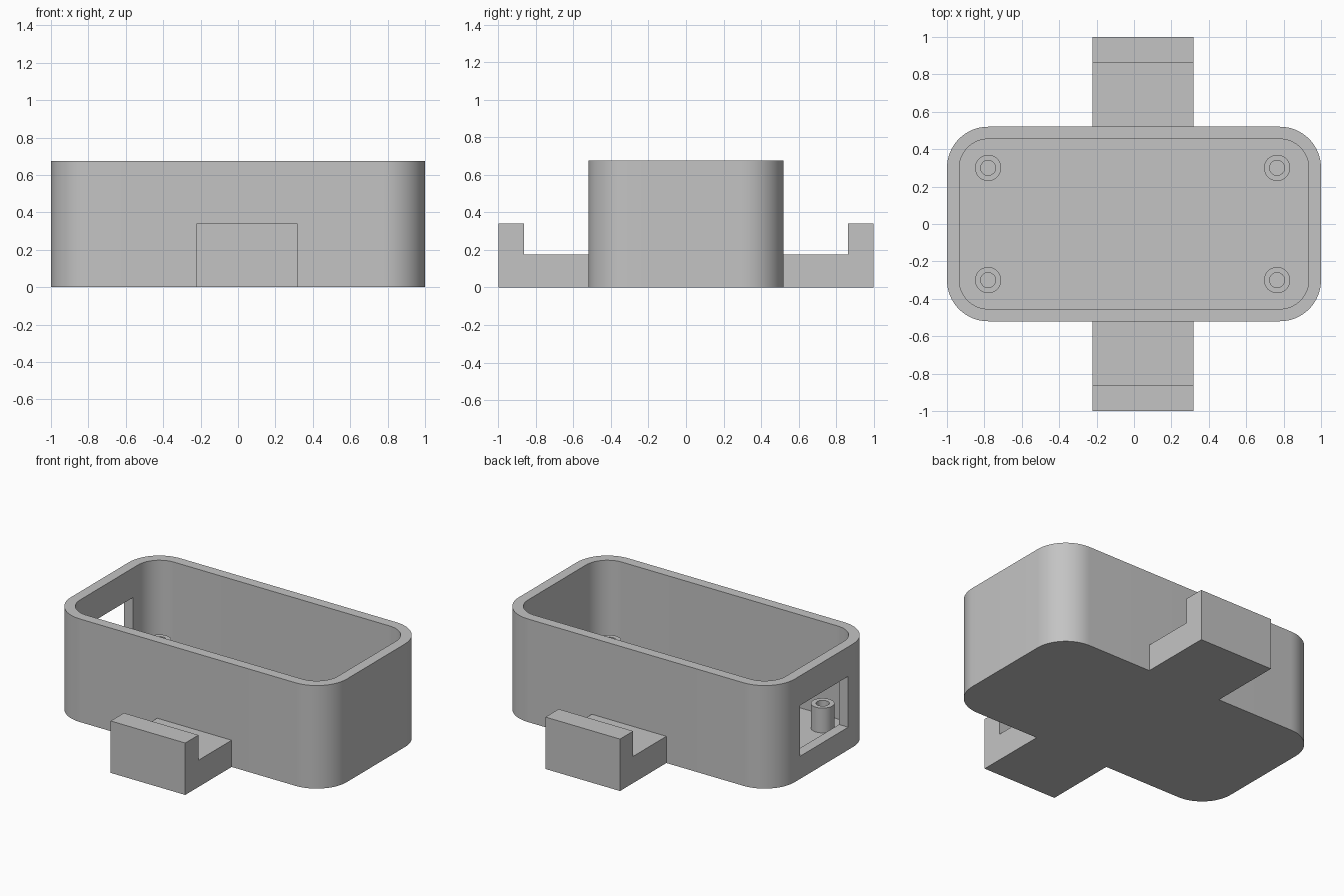
import bpy
import bmesh
import math

cube = bpy.data.objects.get("Cube")
if cube:
    bpy.data.objects.remove(cube, do_unlink=True)

GREY = (0.55, 0.55, 0.55, 1.0)
mat = bpy.data.materials.new("plain grey")
mat.use_nodes = True
mat.diffuse_color = GREY
mat.node_tree.nodes["Principled BSDF"].inputs["Base Color"].default_value = GREY

HALF_X, HALF_Y, HEIGHT = 1.0, 0.52, 0.675
WALL, FLOOR, RADIUS = 0.066, 0.066, 0.22


def finish(name, bm, smooth=False):
    """Turn a bmesh into a named object with the grey material."""
    bmesh.ops.recalc_face_normals(bm, faces=bm.faces)
    mesh = bpy.data.meshes.new(name)
    bm.to_mesh(mesh)
    bm.free()
    mesh.materials.append(mat)
    obj = bpy.data.objects.new(name, mesh)
    bpy.context.collection.objects.link(obj)
    if smooth:
        smooth_object(obj)
    return obj


def activate(obj):
    bpy.ops.object.select_all(action='DESELECT')
    obj.select_set(True)
    bpy.context.view_layer.objects.active = obj


def smooth_object(obj):
    activate(obj)
    bpy.ops.object.shade_smooth_by_angle(angle=math.radians(30))


def rounded_rect(hx, hy, r, steps=16):
    """Outline of a rounded rectangle, counter-clockwise."""
    pts = []
    for k, (sx, sy) in enumerate([(1, 1), (-1, 1), (-1, -1), (1, -1)]):
        for i in range(steps + 1):
            a = math.pi / 2 * (k + i / steps)
            pts.append((sx * (hx - r) + r * math.cos(a),
                        sy * (hy - r) + r * math.sin(a)))
    return pts


def circle(cx, cy, r, steps=40):
    return [(cx + r * math.cos(math.tau * i / steps),
             cy + r * math.sin(math.tau * i / steps)) for i in range(steps)]


def skin(bm, sections):
    """Bridge (outline, z) sections with quads and cap both ends."""
    rings = [[bm.verts.new((x, y, z)) for x, y in pts] for pts, z in sections]
    n = len(rings[0])
    for a, b in zip(rings, rings[1:]):
        for i in range(n):
            j = (i + 1) % n
            bm.faces.new((a[i], a[j], b[j], b[i]))
    bm.faces.new(rings[0])
    bm.faces.new(rings[-1])


# Open tray: outer wall, rim, inner wall and floor in one skin
outer = rounded_rect(HALF_X, HALF_Y, RADIUS)
inner = rounded_rect(HALF_X - WALL, HALF_Y - WALL, RADIUS - WALL)
bm = bmesh.new()
skin(bm, [(outer, 0), (outer, HEIGHT), (inner, HEIGHT), (inner, FLOOR)])
tray = finish("case_tray", bm)

# Rectangular port through the end wall
bm = bmesh.new()
bmesh.ops.create_cube(bm, size=1)
bmesh.ops.scale(bm, vec=(0.2, 0.5, 0.333), verts=bm.verts)
bmesh.ops.translate(bm, vec=(-HALF_X, 0, 0.315), verts=bm.verts)
cutter = finish("port_cutter", bm)
cutter.hide_render = True
cut = tray.modifiers.new("port", 'BOOLEAN')
cut.operation = 'DIFFERENCE'
cut.solver = 'EXACT'
cut.object = cutter
activate(tray)
bpy.ops.object.modifier_apply(modifier=cut.name)
bpy.data.objects.remove(cutter, do_unlink=True)
smooth_object(tray)

# Hollow screw posts near the four corners
for x, x_name in ((-0.78, "right"), (0.765, "left")):
    for y, y_name in ((-0.3, "front"), (0.3, "back")):
        wide, bore = circle(x, y, 0.07), circle(x, y, 0.04)
        bm = bmesh.new()
        skin(bm, [(wide, FLOOR), (wide, 0.228), (bore, 0.228), (bore, FLOOR + 0.002)])
        finish(f"screw_post_{y_name}_{x_name}", bm, smooth=True)

# L-shaped strap hooks on the two long sides
hook = [(HALF_Y, 0), (1, 0), (1, 0.34), (0.863, 0.34), (0.863, 0.175), (HALF_Y, 0.175)]
for side, name in ((-1, "front_hook"), (1, "back_hook")):
    bm = bmesh.new()
    face = bm.faces.new([bm.verts.new((-0.222, side * y, z)) for y, z in hook])
    ext = bmesh.ops.extrude_face_region(bm, geom=[face], use_keep_orig=True)
    moved = [v for v in ext["geom"] if isinstance(v, bmesh.types.BMVert)]
    bmesh.ops.translate(bm, vec=(0.54, 0, 0), verts=moved)
    finish(name, bm)
